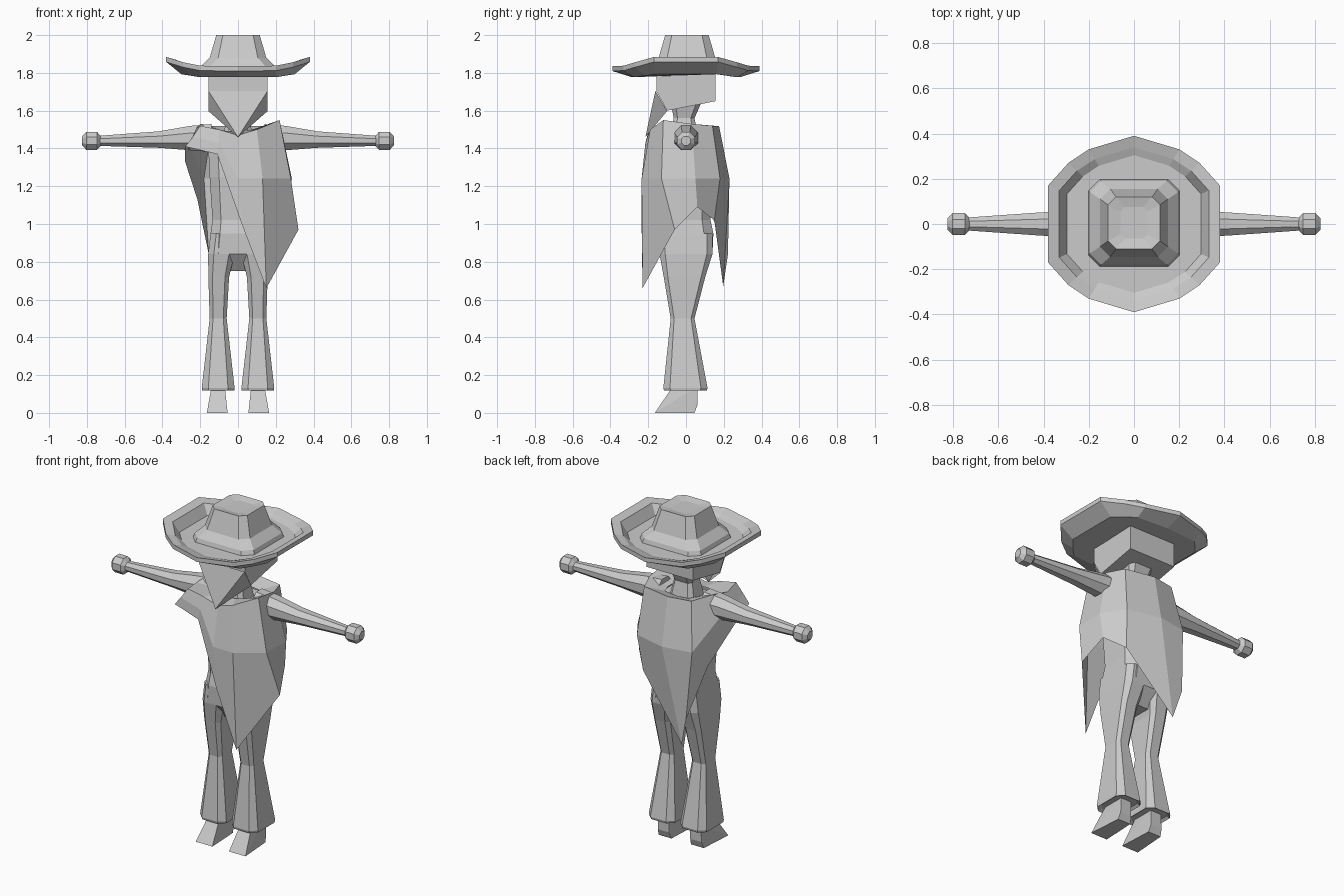
import bpy, bmesh, math
from mathutils import Vector

if "Cube" in bpy.data.objects:
    bpy.data.objects.remove(bpy.data.objects["Cube"])

mat = bpy.data.materials.new("light grey")
mat.diffuse_color = (0.6, 0.6, 0.6, 1)
mat.use_nodes = True
mat.node_tree.nodes["Principled BSDF"].inputs["Base Color"].default_value = mat.diffuse_color


def finish(name, bm):
    bmesh.ops.recalc_face_normals(bm, faces=bm.faces)
    me = bpy.data.meshes.new(name)
    bm.to_mesh(me)
    bm.free()
    me.materials.append(mat)
    ob = bpy.data.objects.new(name, me)
    bpy.context.collection.objects.link(ob)
    return ob


def loft(name, rings, cap_start=True, cap_end=True):
    """Skin a list of equal-length closed rings."""
    bm = bmesh.new()
    vs = [[bm.verts.new(p) for p in r] for r in rings]
    n = len(rings[0])
    for a, b in zip(vs, vs[1:]):
        for i in range(n):
            j = (i + 1) % n
            bm.faces.new((a[i], a[j], b[j], b[i]))
    if cap_start:
        bm.faces.new(vs[0])
    if cap_end:
        bm.faces.new(vs[-1])
    return finish(name, bm)


def hull(name, pts):
    bm = bmesh.new()
    for p in pts:
        bm.verts.new(p)
    bmesh.ops.convex_hull(bm, input=bm.verts)
    bmesh.ops.dissolve_limit(bm, angle_limit=0.02, verts=bm.verts, edges=bm.edges)
    return finish(name, bm)


def both(pts):
    return [(s * x, y, z) for x, y, z in pts for s in (1, -1)]


def box_ring(cx, cy, z, hx, hy, c):
    """Rectangle with cut corners."""
    return [(cx + x, cy + y, z) for x, y in (
        (hx, hy - c), (hx - c, hy), (c - hx, hy), (-hx, hy - c),
        (-hx, c - hy), (c - hx, -hy), (hx - c, -hy), (hx, c - hy))]


def mirror4(q):
    """Quarter outline, back middle to side, mirrored to a full ring."""
    right = q + [(x, -y, z) for x, y, z in reversed(q)]
    return right + [(-x, y, z) for x, y, z in right[-2:0:-1]]


# Hat: upturned brim and pinched crown
rim = [(0, .39, 1.81), (.2, .33, 1.812), (.29, .27, 1.83), (.38, .17, 1.858)]
rim_top = [(x, y, z + .026) for x, y, z in rim]
inner = [(x * .87, y * .87, z + .012) for x, y, z in rim]
floor = [(x * .78, y * .78, 1.81) for x, y, z in rim]
under = [(0, .285, 1.777), (.2, .27, 1.777), (.25, .22, 1.785), (.3, .16, 1.793)]
loft("hat_brim", [mirror4(r) for r in (under, rim, rim_top, inner, floor)])
loft("hat_crown", [box_ring(0, .005, 1.80, .205, .195, .05),
                   box_ring(0, .005, 1.835, .195, .185, .05),
                   box_ring(0, .005, 1.88, .15, .15, .045),
                   box_ring(0, .005, 2.0, .115, .115, .035),
                   box_ring(0, .005, 1.99, .06, .07, .02)])

# Head, neck and face scarf
hull("head", both([(.155, .155, 1.80), (.155, -.155, 1.80), (.155, .155, 1.65),
                   (.155, -.1, 1.6), (.155, -.155, 1.7)]))
loft("neck", [box_ring(0, -.01, 1.46, .08, .075, .025),
              box_ring(0, -.01, 1.56, .06, .055, .02),
              box_ring(0, 0, 1.64, .08, .08, .025)])
bm = bmesh.new()
a, b, c, d, tip = [bm.verts.new(p) for p in (
    (-.157, -.1, 1.598), (-.157, -.162, 1.705), (.157, -.162, 1.705),
    (.157, -.1, 1.598), (0, -.215, 1.46))]
for f in ((a, b, tip), (b, c, tip), (c, d, tip)):
    bm.faces.new(f)
finish("face_scarf", bm)

# Torso and hips
loft("torso", [box_ring(0, 0, .75, .06, .07, .02),
               box_ring(0, 0, .84, .155, .14, .05),
               box_ring(0, 0, .95, .145, .145, .05),
               box_ring(0, 0, 1.02, .135, .13, .045),
               box_ring(0, 0, 1.25, .15, .14, .05),
               box_ring(0, 0, 1.46, .16, .12, .05)])

# Poncho: each column is shoulder, middle, hem
columns = [
    ((.10, -.19, 1.50), (.13, -.235, 1.24), (.15, -.23, .66)),
    ((.22, -.12, 1.55), (.28, -.13, 1.24), (.32, -.06, .97)),
    ((.22, .03, 1.53), (.285, .05, 1.24), (.27, .06, 1.09)),
    ((.18, .14, 1.52), (.20, .18, 1.24), (.18, .15, 1.02)),
    ((0, .175, 1.52), (0, .23, 1.24), (-.11, .197, .67)),
    ((-.14, .15, 1.52), (-.18, .20, 1.24), (-.155, .222, .84)),
    ((-.20, .03, 1.53), (-.25, .05, 1.40), (-.215, .10, 1.13)),
    ((-.22, -.08, 1.51), (-.26, -.08, 1.42), (-.28, -.05, 1.33)),
    ((-.20, -.19, 1.52), (-.24, -.20, 1.46), (-.28, -.20, 1.41)),
    ((-.10, -.19, 1.50), (-.10, -.215, 1.43), (-.11, -.22, 1.37)),
    ((0, -.19, 1.47), (0, -.235, 1.24), (.02, -.235, 1.0)),
]
collar = [(c[0][0] * .5, c[0][1] * .5, 1.49) for c in columns]
loft("poncho", [collar] + [[c[k] for c in columns] for k in range(3)], False, False)


def tube_ring(s, x, z, ry, rz, n=8):
    return [(s * x, ry * math.cos(t), z + rz * math.sin(t))
            for t in (2 * math.pi * (i + .5) / n for i in range(n))]


for s, side in ((1, "left"), (-1, "right")):
    # Tapered arm and ball hand
    loft(side + "_arm", [tube_ring(s, .14, 1.455, .075, .08),
                         tube_ring(s, .25, 1.455, .066, .07),
                         tube_ring(s, .42, 1.447, .055, .047),
                         tube_ring(s, .75, 1.44, .03, .028)])
    loft(side + "_hand", [tube_ring(s, .775 + dx, 1.44, r, r) for dx, r in
                          ((-.05, .026), (-.028, .052), (.028, .052), (.05, .026))])
    # Flared trouser leg
    x = s * .105
    loft(side + "_trouser_leg", [box_ring(x, 0, .13, .07, .095, .03),
                                 box_ring(x, -.003, .118, .085, .113, .035),
                                 box_ring(x, -.003, .132, .087, .117, .035),
                                 box_ring(x, -.018, .5, .045, .063, .018),
                                 box_ring(s * .102, -.008, .72, .055, .11, .022),
                                 box_ring(s * .088, 0, .84, .07, .14, .03),
                                 box_ring(s * .075, 0, .95, .07, .14, .03)])
    # Pointed boot
    hull(side + "_boot", [(s * px, y, z) for px, y, z in (
        (.055, -.165, 0), (.165, -.165, 0), (.065, .045, 0), (.15, .045, 0),
        (.07, .06, .04), (.145, .06, .04), (.07, .06, .14), (.14, .06, .14),
        (.07, -.075, .11), (.14, -.075, .11), (.07, -.07, .14), (.14, -.07, .14))])
